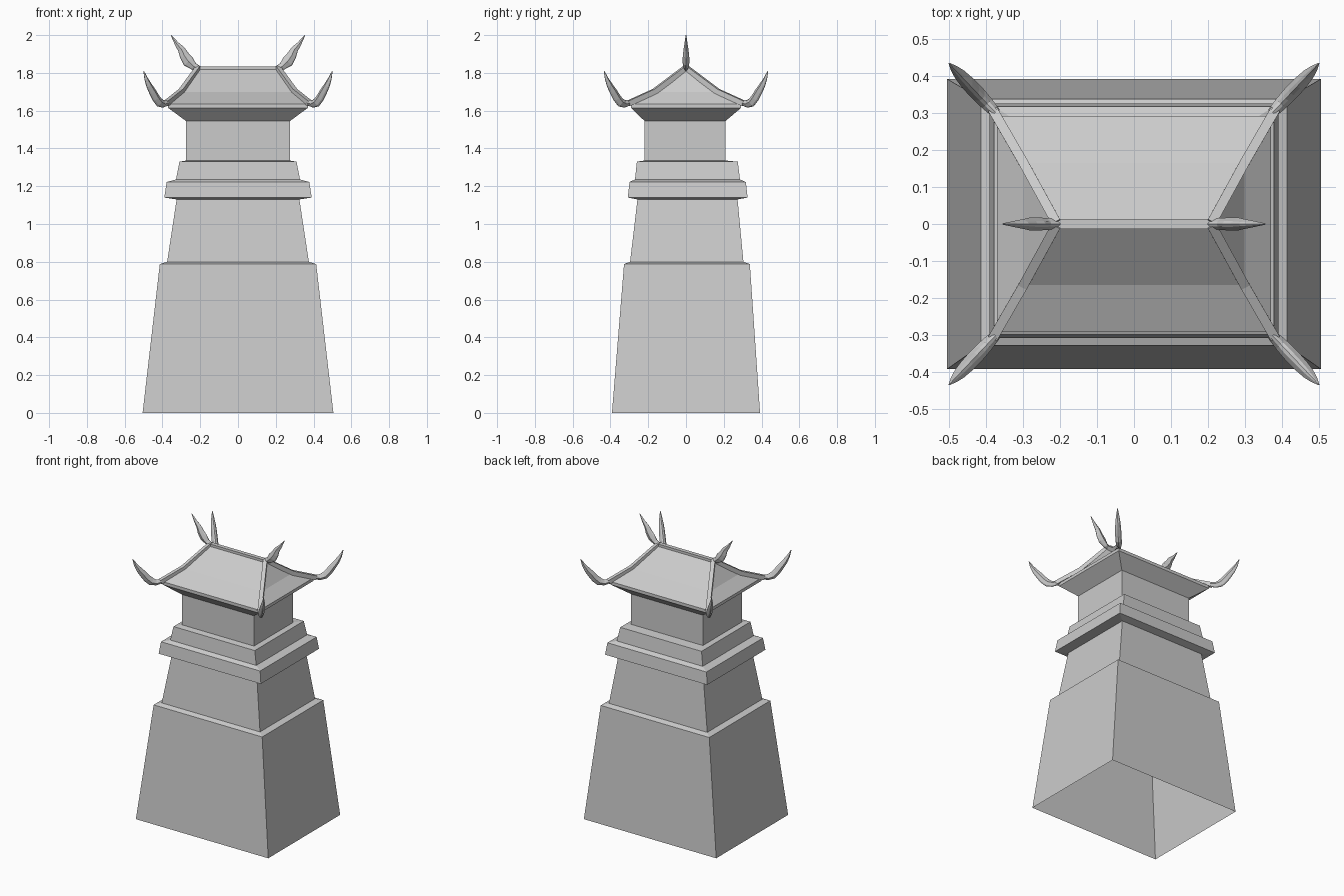
import bpy
import bmesh
from mathutils import Vector

default = bpy.data.objects.get("Cube")
if default:
    bpy.data.objects.remove(default)

stone = bpy.data.materials.new("stone_grey")
stone.use_nodes = True
stone.diffuse_color = (0.6, 0.6, 0.6, 1)
stone.node_tree.nodes["Principled BSDF"].inputs["Base Color"].default_value = (0.6, 0.6, 0.6, 1)


def finish(name, bm):
    mesh = bpy.data.meshes.new(name)
    bmesh.ops.recalc_face_normals(bm, faces=bm.faces[:])
    bm.to_mesh(mesh)
    bm.free()
    mesh.materials.append(stone)
    obj = bpy.data.objects.new(name, mesh)
    bpy.context.collection.objects.link(obj)
    return obj


def bridge(bm, rings):
    for a, b in zip(rings, rings[1:]):
        n = len(a)
        for i in range(n):
            j = (i + 1) % n
            bm.faces.new((a[i], a[j], b[j], b[i]))


def rect_loft(name, levels):
    """Open stack of rectangles: (z, half width, half depth, y centre)."""
    bm = bmesh.new()
    rings = [[bm.verts.new((sx * hx, cy + sy * hy, z))
              for sx, sy in ((-1, -1), (1, -1), (1, 1), (-1, 1))]
             for z, hx, hy, cy in levels]
    bridge(bm, rings)
    return finish(name, bm)


def sweep(name, points, sizes, section):
    """Sweep a cross-section along a path, scaled by (half width, half height)."""
    bm = bmesh.new()
    pts = [Vector(p) for p in points]
    flat = pts[-1] - pts[0]
    side = Vector((-flat.y, flat.x, 0)).normalized()
    rings = []
    for i, p in enumerate(pts):
        tangent = pts[min(i + 1, len(pts) - 1)] - pts[max(i - 1, 0)]
        up = tangent.cross(side).normalized()
        w, h = sizes[i]
        rings.append([bm.verts.new(p + side * u * w + up * v * h) for u, v in section])
    bridge(bm, rings)
    bm.faces.new(rings[0])
    bm.faces.new(rings[-1])
    return finish(name, bm)


SQUARE = ((-1, -1), (1, -1), (1, 1), (-1, 1))
LEAF = ((-1, 0), (-0.45, -0.8), (0, -1), (0.45, -0.8), (1, 0), (0.45, 0.8), (0, 1), (-0.45, 0.8))

# Tapering walls with ledges, open underneath
rect_loft("tower_walls", [
    (0.0, 0.505, 0.392, 0), (0.788, 0.414, 0.333, 0.005), (0.8, 0.375, 0.3, 0.004),
    (1.13, 0.325, 0.265, 0.008), (1.14, 0.39, 0.317, 0.009), (1.222, 0.378, 0.308, 0.009),
    (1.236, 0.328, 0.278, 0.008), (1.33, 0.31, 0.267, 0.007), (1.336, 0.275, 0.214, -0.005),
    (1.545, 0.275, 0.214, -0.005)])

# Flared eaves and concave hipped roof
rect_loft("roof", [
    (1.545, 0.275, 0.214, -0.005), (1.615, 0.37, 0.292, 0), (1.636, 0.37, 0.292, 0),
    (1.698, 0.298, 0.165, 0), (1.825, 0.212, 0.004, 0)])

# Top ridge bar
sweep("ridge_bar", [(-0.212, 0, 1.82), (0.212, 0, 1.82)], [(0.014, 0.014)] * 2, SQUARE)

# Hip bars and upturned corner horns
CORNER_HORN = [(0, 1.642, 0.014, 0.016), (0.035, 1.636, 0.018, 0.02), (0.065, 1.645, 0.02, 0.026),
               (0.09, 1.668, 0.02, 0.025), (0.115, 1.7, 0.019, 0.023), (0.143, 1.735, 0.016, 0.018),
               (0.165, 1.77, 0.01, 0.011), (0.183, 1.81, 0.002, 0.002)]
for sx, x_name in ((-1, "right"), (1, "left")):
    for sy, y_name in ((-1, "front"), (1, "back")):
        tag = y_name + "_" + x_name
        sweep("hip_bar_" + tag,
              [(sx * x, sy * y, z) for x, y, z in
               ((0.208, 0, 1.826), (0.299, 0.166, 1.702), (0.38, 0.306, 1.638))],
              [(0.013, 0.014)] * 3, SQUARE)
        sweep("corner_horn_" + tag,
              [(sx * (0.373 + s * 0.69), sy * (0.3 + s * 0.73), z) for s, z, w, h in CORNER_HORN],
              [(w, h) for s, z, w, h in CORNER_HORN], LEAF)

# Horns at both ends of the ridge
RIDGE_HORN = [(0.195, 1.815, 0.013, 0.014), (0.235, 1.835, 0.016, 0.02), (0.262, 1.86, 0.018, 0.031),
              (0.283, 1.89, 0.017, 0.026), (0.3, 1.925, 0.013, 0.019), (0.325, 1.955, 0.008, 0.011),
              (0.354, 1.999, 0.002, 0.002)]
for sx, x_name in ((-1, "right"), (1, "left")):
    sweep("ridge_horn_" + x_name, [(sx * s, 0, z) for s, z, w, h in RIDGE_HORN],
          [(w, h) for s, z, w, h in RIDGE_HORN], LEAF)
